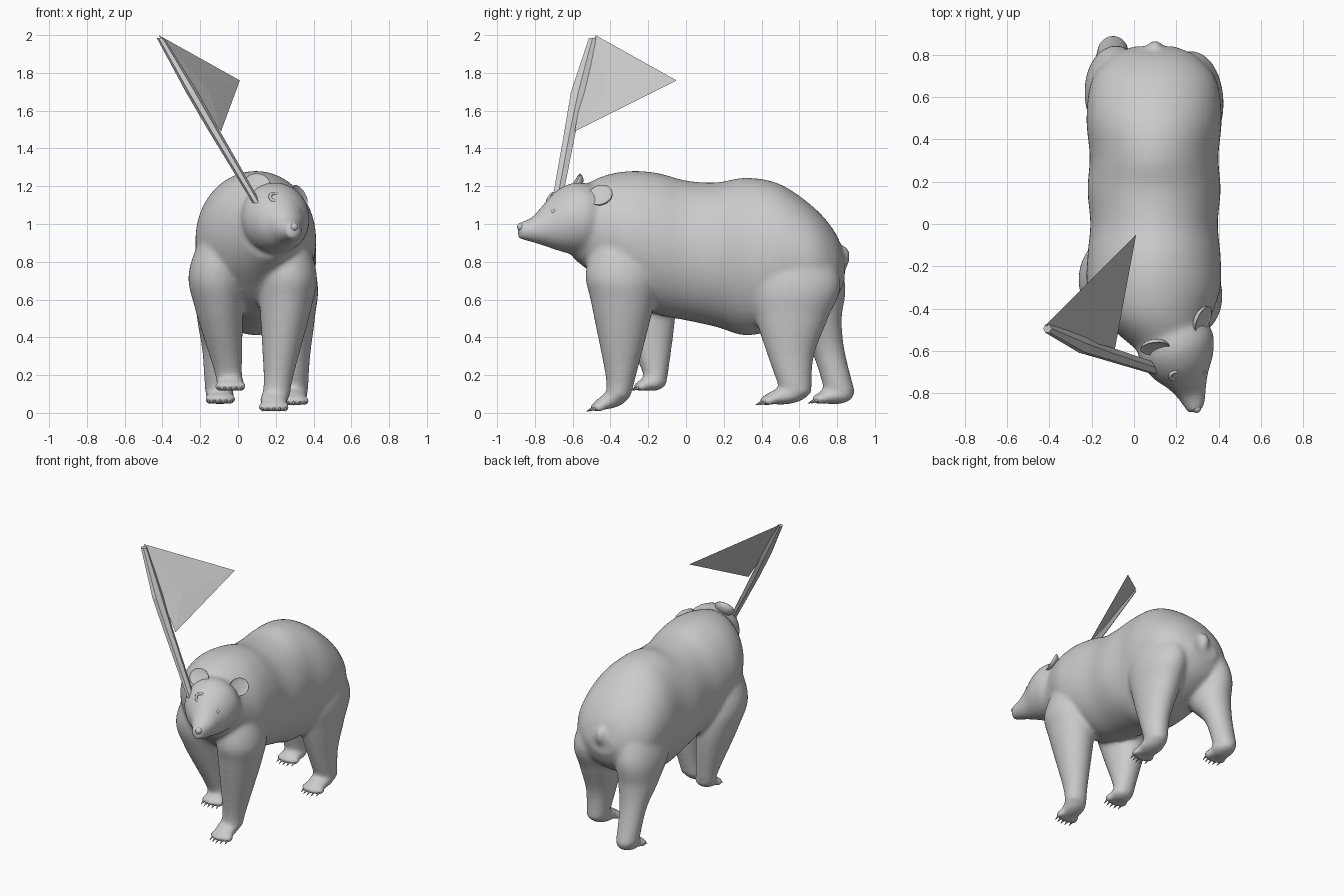
import bpy, bmesh, math
from mathutils import Vector, Matrix

if "Cube" in bpy.data.objects:
    bpy.data.objects.remove(bpy.data.objects["Cube"])

X, Y, Z = Vector((1, 0, 0)), Vector((0, 1, 0)), Vector((0, 0, 1))


def catmull(a, b, c, d, t):
    return [0.5 * (2 * q + (r - p) * t + (2 * p - 5 * q + 4 * r - s) * t * t
            + (3 * q - p - 3 * r + s) * t ** 3) for p, q, r, s in zip(a, b, c, d)]


def loft(bm, rings, u, v, sides=48, steps=8):
    """Skin rings (x, y, z, radius_u, radius_v), smoothly interpolated."""
    dense = []
    for i in range(len(rings) - 1):
        p = [rings[max(0, min(len(rings) - 1, i + k))] for k in (-1, 0, 1, 2)]
        dense += [catmull(*p, s / steps) for s in range(steps)]
    dense.append(rings[-1])
    loops = []
    for x, y, z, ru, rv in dense:
        loops.append([bm.verts.new(Vector((x, y, z))
                      + u * ru * math.cos(math.tau * k / sides)
                      + v * rv * math.sin(math.tau * k / sides)) for k in range(sides)])
    for a, b in zip(loops, loops[1:]):
        for k in range(sides):
            n = (k + 1) % sides
            bm.faces.new((a[k], a[n], b[n], b[k]))
    bm.faces.new(loops[0][::-1])
    bm.faces.new(loops[-1])


def ball(bm, centre, radii, rot=Matrix()):
    m = Matrix.Translation(centre) @ rot @ Matrix.Diagonal((*radii, 1))
    return bmesh.ops.create_uvsphere(bm, u_segments=24, v_segments=14, radius=1, matrix=m)


def finish(name, bm, smooth=True):
    bmesh.ops.recalc_face_normals(bm, faces=bm.faces)
    me = bpy.data.meshes.new(name)
    bm.to_mesh(me)
    bm.free()
    for p in me.polygons:
        p.use_smooth = smooth
    ob = bpy.data.objects.new(name, me)
    bpy.context.collection.objects.link(ob)
    return ob


# Torso: y, top z, bottom z, half width; the neck swings towards +x
body = bmesh.new()
torso = [(-.60, 1.17, .82, .15), (-.45, 1.25, .70, .255), (-.30, 1.28, .58, .315),
         (-.15, 1.27, .52, .315), (0, 1.23, .49, .302), (.16, 1.22, .455, .315),
         (.32, 1.245, .41, .305), (.50, 1.21, .45, .32), (.68, 1.085, .52, .295),
         (.79, .955, .60, .205), (.84, .83, .70, .10)]
loft(body, [(.095 + .4 * max(0, -.42 - y), y, (t + b) / 2, w, (t - b) / 2)
            for y, t, b, w in torso], X, Z)

# Legs: a few rings down the leg, then paw centre, paw half length and pitch
legs = [
    ([(.23, -.32, 1.02, .10, .14), (.265, -.34, .75, .15, .19), (.255, -.335, .58, .14, .167),
      (.215, -.345, .20, .08, .082), (.20, -.36, .08, .075, .065)],
     (.19, -.39, .07), .092, .30),
    ([(-.06, -.28, 1.02, .10, .14), (-.11, -.27, .75, .15, .187), (-.10, -.225, .55, .127, .17),
      (-.055, -.165, .24, .077, .075), (-.045, -.165, .16, .07, .06)],
     (-.04, -.175, .16), .075, .10),
    ([(.22, .53, 1.0, .11, .17), (.27, .57, .70, .15, .248), (.28, .56, .50, .127, .192),
      (.29, .555, .30, .092, .122), (.30, .585, .10, .07, .08)],
     (.295, .53, .09), .12, .12),
    ([(-.03, .55, 1.0, .11, .17), (-.08, .61, .70, .15, .23), (-.09, .67, .50, .127, .155),
      (-.10, .75, .33, .09, .09), (-.10, .815, .11, .075, .08)],
     (-.095, .79, .09), .10, .05),
]
claws = bmesh.new()
for rings, paw, length, pitch in legs:
    loft(body, rings, X, Y)
    ball(body, paw, (.075, length, .045), Matrix.Rotation(pitch, 4, 'X'))
    drop = length * math.sin(pitch) + .012
    for k in range(5):
        s = (k - 2) / 2
        toe = Vector(paw) + Vector((s * .06, -length * (.92 - .18 * s * s), -drop))
        ball(body, toe, (.024, .036, .027))
        m = (Matrix.Translation(toe + Vector((0, -.03, -.012)))
             @ Matrix.Rotation(math.radians(115), 4, 'X'))
        bmesh.ops.create_cone(claws, cap_ends=True, segments=8, radius1=.011, radius2=.001,
                              depth=.05, matrix=m)
finish("claws", claws)

# Head turned towards +x, with muzzle and tail
side = Vector((.92, .38, 0)).normalized()
head = [(.15, -.46, 1.03, .16, .17), (.20, -.58, 1.03, .185, .19), (.232, -.67, 1.02, .155, .162),
        (.258, -.745, .995, .10, .112), (.278, -.81, .97, .068, .068),
        (.296, -.885, .965, .04, .043)]
loft(body, head, side, Z)
ball(body, (.10, .84, .825), (.036, .028, .06))
bear = finish("bear_body", body)
rem = bear.modifiers.new("blend", 'REMESH')
rem.mode = 'VOXEL'
rem.voxel_size = .012
rem.use_smooth_shade = True
sm = bear.modifiers.new("soften", 'SMOOTH')
sm.factor = .5
sm.iterations = 16

# Ears: rounded cups with a hollowed front
yaw = math.atan2(side.y, side.x)
for name, pos, turn in (("left_ear", (.10, -.59, 1.215), .1),
                        ("right_ear", (.33, -.455, 1.155), 1.15)):
    bm = bmesh.new()
    ball(bm, (0, 0, 0), (.07, .042, .06))
    for vert in bm.verts:
        if vert.co.y < 0:
            vert.co.y *= -.2
    bm.transform(Matrix.Translation(pos) @ Matrix.Rotation(turn, 4, 'Z')
                 @ Matrix.Rotation(-.5, 4, 'X'))
    finish(name, bm)

# Eyes and nose
for name, pos, r in (("left_eye", (.205, -.742, 1.065), .014),
                     ("right_eye", (.325, -.70, 1.065), .014),
                     ("nose", (.296, -.872, .985), .022)):
    bm = bmesh.new()
    ball(bm, pos, (r, r, r))
    finish(name, bm)

# Raised ring on the brow
bpy.ops.mesh.primitive_torus_add(location=(.195, -.715, 1.14), rotation=(math.radians(55), 0, yaw),
                                 major_radius=.026, minor_radius=.009,
                                 major_segments=20, minor_segments=8)
bpy.context.object.name = "brow_ring"
bpy.ops.object.shade_smooth()

# Flag pole
bm = bmesh.new()
loft(bm, [(.10, -.685, 1.11, .022, .03), (-.13, -.612, 1.50, .03, .035),
          (-.245, -.57, 1.70, .032, .045), (-.41, -.495, 1.985, .02, .022)], X, Y, sides=6, steps=1)
finish("flag_pole", bm, False)

# Folded pennant, closed down to the pole
bm = bmesh.new()
a, b, c, d, e = [bm.verts.new(p) for p in ((-.42, -.48, 2.0), (.01, -.05, 1.76),
                 (-.09, -.59, 1.49), (-.15, -.42, 1.70), (-.235, -.55, 1.70))]
for f in ((a, b, d), (d, b, c), (a, d, e), (e, d, c), (a, e, b), (e, c, b)):
    bm.faces.new(f)
finish("pennant", bm, False)
